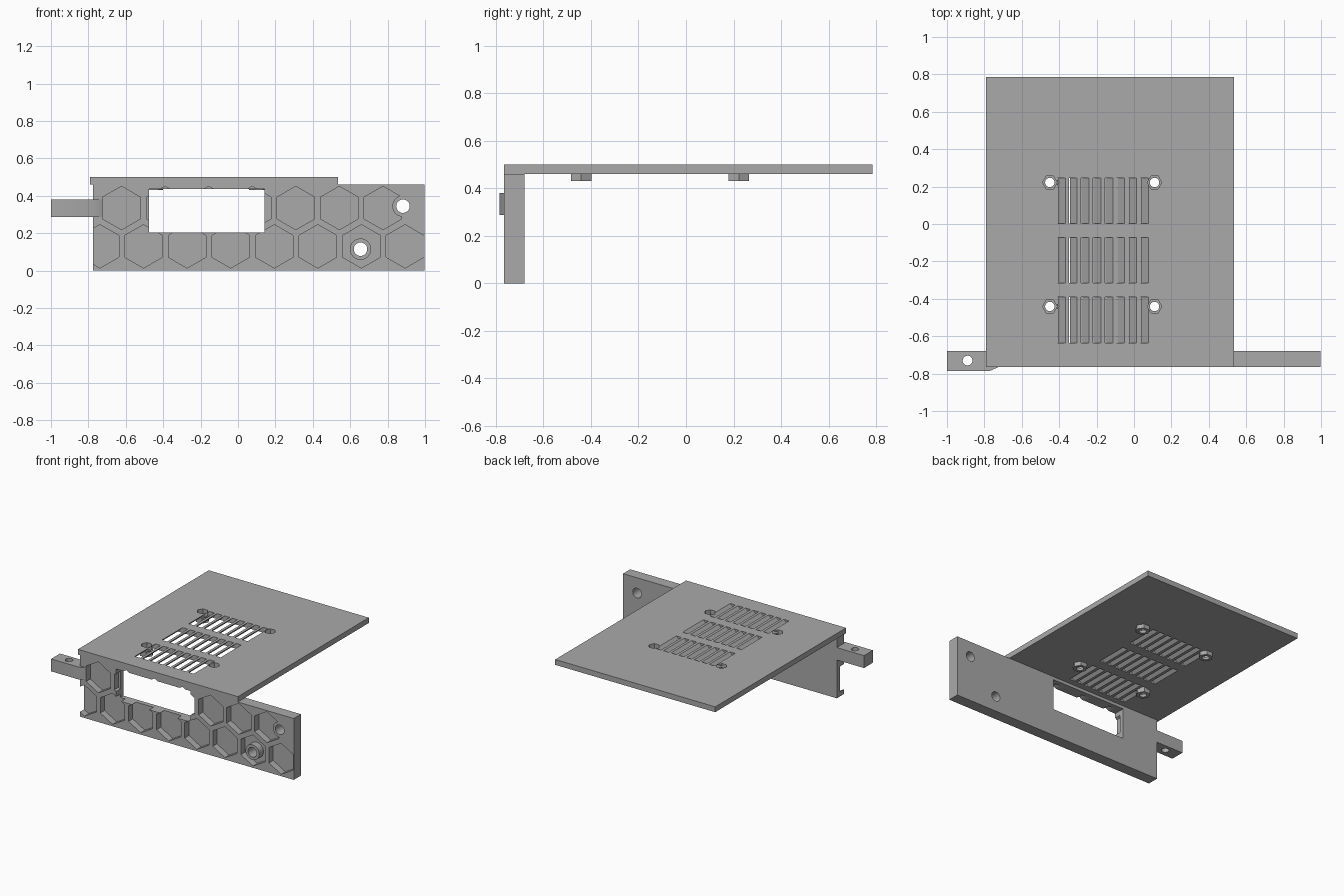
import bpy, bmesh, math
from mathutils import Vector

if "Cube" in bpy.data.objects:
    bpy.data.objects.remove(bpy.data.objects["Cube"])

grey = bpy.data.materials.new("plain grey")
grey.use_nodes = True
colour = (0.4, 0.4, 0.4, 1)
grey.diffuse_color = colour
grey.node_tree.nodes["Principled BSDF"].inputs["Base Color"].default_value = colour


def prism(bm, points, direction):
    """Extrude a closed outline along a direction."""
    face = bm.faces.new([bm.verts.new(p) for p in points])
    result = bmesh.ops.extrude_face_region(bm, geom=[face])
    moved = [v for v in result["geom"] if isinstance(v, bmesh.types.BMVert)]
    bmesh.ops.translate(bm, verts=moved, vec=Vector(direction))


def make(name, prisms):
    bm = bmesh.new()
    for points, direction in prisms:
        prism(bm, points, direction)
    bmesh.ops.recalc_face_normals(bm, faces=bm.faces)
    mesh = bpy.data.meshes.new(name)
    bm.to_mesh(mesh)
    bm.free()
    mesh.materials.append(grey)
    obj = bpy.data.objects.new(name, mesh)
    bpy.context.collection.objects.link(obj)
    return obj


def box(x0, x1, y0, y1, z0, z1):
    return [(x0, y0, z0), (x1, y0, z0), (x1, y1, z0), (x0, y1, z0)], (0, 0, z1 - z0)


def ring(r, sides, turn=0):
    step = 2 * math.pi / sides
    return [(r * math.cos(i * step + turn), r * math.sin(i * step + turn)) for i in range(sides)]


def upright(x, y, r, sides, z0, z1):
    return [(x + a, y + b, z0) for a, b in ring(r, sides)], (0, 0, z1 - z0)


def forward(x, z, r, sides, y0, y1, turn=0):
    return [(x + a, y0, z + b) for a, b in ring(r, sides, turn)], (0, y1 - y0, 0)


def combine(obj, prisms, operation="DIFFERENCE"):
    """Boolean a set of separate prisms into an object and bake the result."""
    tool = make("helper", prisms)
    tool.hide_render = True
    mod = obj.modifiers.new("shape", "BOOLEAN")
    mod.operation, mod.solver, mod.object = operation, "EXACT", tool
    graph = bpy.context.evaluated_depsgraph_get()
    baked = bpy.data.meshes.new_from_object(obj.evaluated_get(graph))
    obj.modifiers.clear()
    obj.data = baked
    bpy.data.objects.remove(tool)


FRONT, BACK, RECESS = -0.765, -0.68, -0.715

# Front panel with honeycomb recesses
panel = make("front_panel", [box(-0.775, 0.998, FRONT, BACK, 0, 0.46)])
pitch, hex_r = 0.233, 0.116
cells = [(-0.623 + i * pitch, 0.335) for i in range(7)]
cells += [(-0.738 + i * pitch, 0.13) for i in range(8)]
combine(panel, [forward(x, z, hex_r, 6, FRONT - 0.05, RECESS, math.pi / 6) for x, z in cells])

# Screw bosses and their holes
screws = [(0.882, 0.345), (0.655, 0.115)]
combine(panel, [forward(x, z, 0.057, 32, FRONT, BACK - 0.01) for x, z in screws], "UNION")
combine(panel, [forward(x, z, 0.036, 32, FRONT - 0.05, BACK + 0.05) for x, z in screws])

# Display window
combine(panel, [box(-0.475, 0.142, FRONT - 0.05, BACK + 0.05, 0.205, 0.437)])

# Side mounting tab with a vertical hole
outline = [(-1, -0.785), (-0.77, -0.785), (-0.725, FRONT), (-0.725, BACK), (-1, BACK)]
tab = make("mounting_tab", [([(x, y, 0.287) for x, y in outline], (0, 0, 0.093))])
combine(tab, [upright(-0.89, -0.73, 0.026, 32, 0.2, 0.5)])

# Top plate with slanted vent slots
plate = make("top_plate", [box(-0.792, 0.535, FRONT, 0.785, 0.46, 0.5)])
slots = []
for y in (0.003, -0.315, -0.635):
    for i in range(8):
        x = -0.41 + i * 0.0635
        section = [(x + 0.01, 0.51), (x + 0.053, 0.51), (x - 0.007, 0.45), (x - 0.05, 0.45)]
        slots.append(([(a, y, z) for a, z in section], (0, 0.244, 0)))
combine(plate, slots)

# Nut bosses under the plate, with hexagonal pockets and through holes
nuts = [(x, y) for x in (-0.45, 0.11) for y in (0.222, -0.441)]
combine(plate, [upright(x, y, 0.05, 6, 0.43, 0.47) for x, y in nuts], "UNION")
combine(plate, [upright(x, y, 0.039, 6, 0.45, 0.55) for x, y in nuts])
combine(plate, [upright(x, y, 0.025, 32, 0.4, 0.55) for x, y in nuts])

# Smooth the round holes, keep the edges sharp
bpy.ops.object.select_all(action="DESELECT")
for obj in (panel, tab, plate):
    obj.select_set(True)
bpy.context.view_layer.objects.active = plate
bpy.ops.object.shade_smooth_by_angle(angle=math.radians(30))
